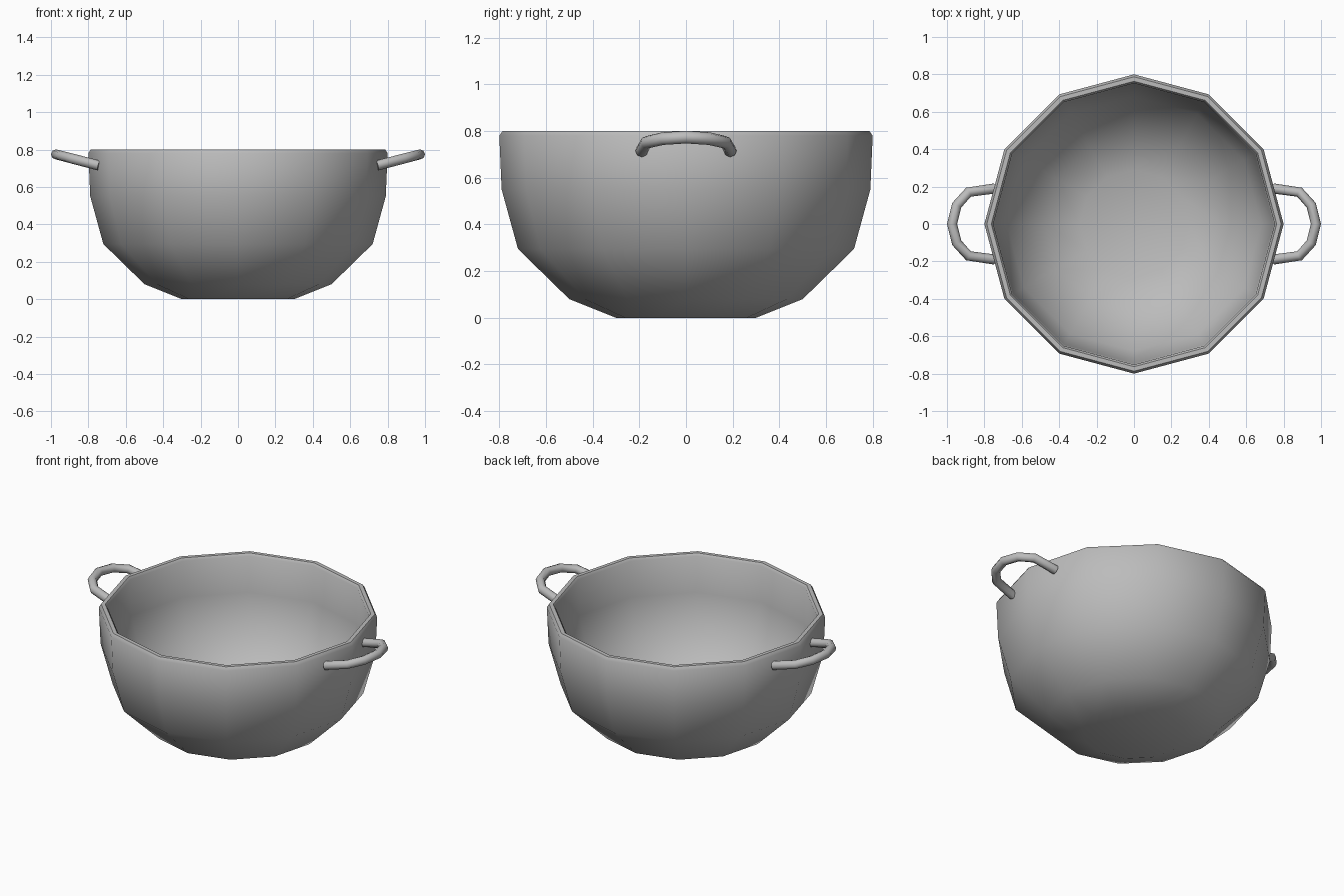
import bpy
import bmesh
import math

cube = bpy.data.objects.get("Cube")
if cube:
    bpy.data.objects.remove(cube, do_unlink=True)

# Single grey metal
metal = bpy.data.materials.new("grey metal")
metal.use_nodes = True
colour = (0.5, 0.5, 0.5, 1)
metal.diffuse_color = colour
metal.node_tree.nodes["Principled BSDF"].inputs["Base Color"].default_value = colour

SIDES = 12


def add_object(name, mesh, angle):
    """Link a mesh and give it material and smooth shading."""
    obj = bpy.data.objects.new(name, mesh)
    bpy.context.scene.collection.objects.link(obj)
    mesh.materials.clear()
    mesh.materials.append(metal)
    bpy.ops.object.select_all(action="DESELECT")
    obj.select_set(True)
    bpy.context.view_layer.objects.active = obj
    bpy.ops.object.shade_smooth_by_angle(angle=math.radians(angle))
    return obj


def lathe(name, profile):
    """Spin a (radius, height) profile around z and close both ends."""
    bm = bmesh.new()
    rings = []
    for radius, z in profile:
        rings.append([bm.verts.new((radius * math.cos(a), radius * math.sin(a), z))
                      for a in (math.tau * i / SIDES for i in range(SIDES))])
    for low, high in zip(rings, rings[1:]):
        for i in range(SIDES):
            j = (i + 1) % SIDES
            bm.faces.new((low[i], low[j], high[j], high[i]))
    bm.faces.new(rings[0][::-1])
    bm.faces.new(rings[-1])
    bmesh.ops.recalc_face_normals(bm, faces=bm.faces)
    mesh = bpy.data.meshes.new(name)
    bm.to_mesh(mesh)
    bm.free()
    return add_object(name, mesh, 40)


def handle(name, side):
    """Sweep a round rod along a tilted loop."""
    half = [(0.745, 0.19), (0.885, 0.17), (0.948, 0.1), (0.973, 0)]
    path = half + [(x, -y) for x, y in half[-2::-1]]
    curve = bpy.data.curves.new(name + "_path", "CURVE")
    curve.dimensions = "3D"
    curve.twist_mode = "Z_UP"
    curve.bevel_depth = 0.027
    curve.bevel_resolution = 2
    curve.use_fill_caps = True
    spline = curve.splines.new("POLY")
    spline.points.add(len(path) - 1)
    for point, (x, y) in zip(spline.points, path):
        point.co = (side * x, side * y, 0.715 + 0.26 * (x - 0.745), 1)
    rod = bpy.data.objects.new(name + "_path", curve)
    bpy.context.scene.collection.objects.link(rod)
    bpy.context.view_layer.update()
    graph = bpy.context.evaluated_depsgraph_get()
    mesh = bpy.data.meshes.new_from_object(rod.evaluated_get(graph))
    bpy.data.objects.remove(rod, do_unlink=True)
    mesh.name = name
    return add_object(name, mesh, 60)


# Bowl: outer wall, rounded rim, inner wall
lathe("bowl", [
    (0.3, 0), (0.5, 0.08), (0.72, 0.295), (0.79, 0.55), (0.8, 0.78),
    (0.787, 0.8), (0.763, 0.8), (0.752, 0.785),
    (0.745, 0.56), (0.68, 0.32), (0.475, 0.12), (0.29, 0.045),
])

# Pair of handles
handle("left_handle", 1)
handle("right_handle", -1)
